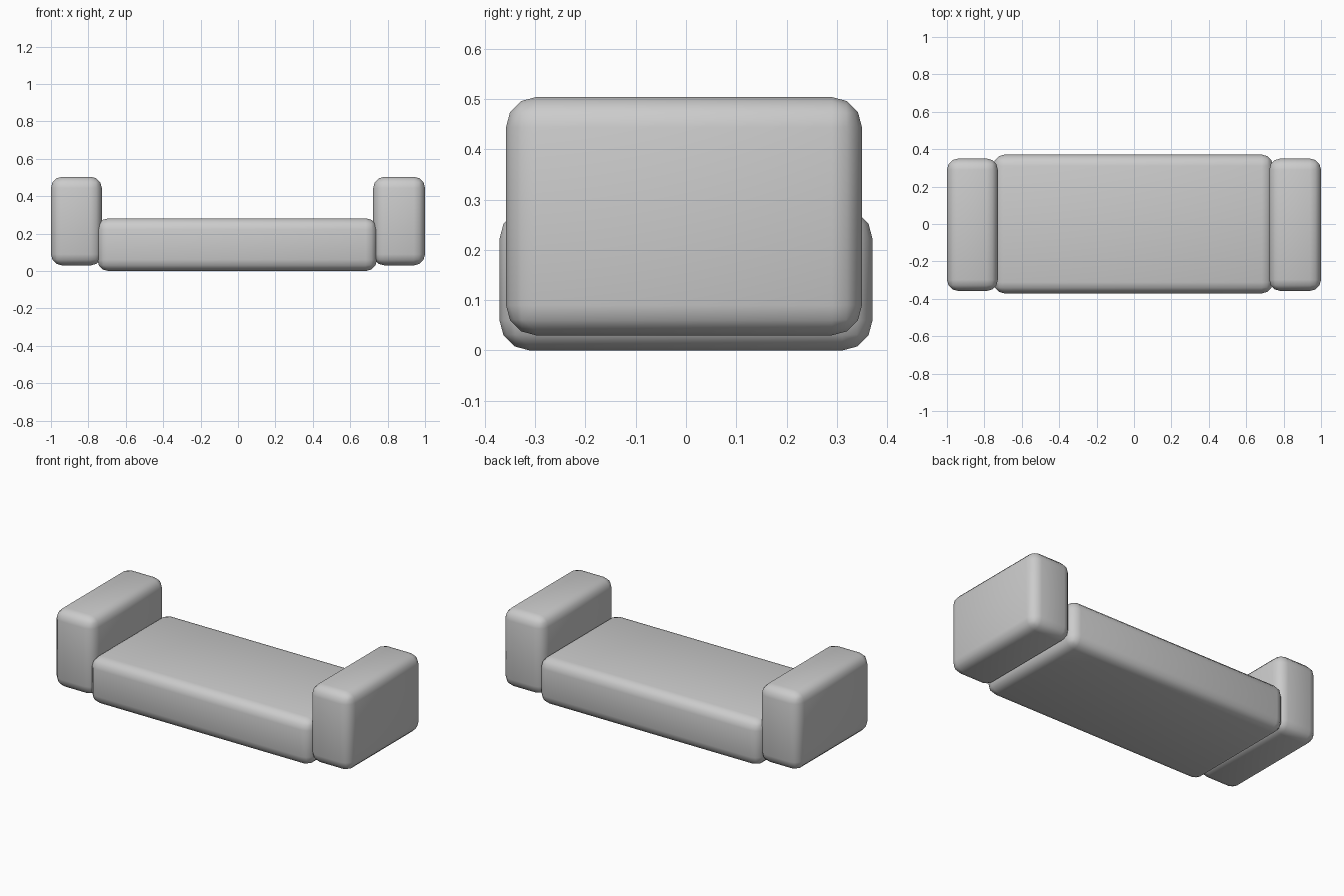
import bpy
from mathutils import Vector

if "Cube" in bpy.data.objects:
    bpy.data.objects.remove(bpy.data.objects["Cube"])


def cushion(name, low, high, radius=0.06, segments=3):
    """Rounded block spanning the two given corners."""
    low, high = Vector(low), Vector(high)
    bpy.ops.mesh.primitive_cube_add(size=1, location=(low + high) / 2)
    ob = bpy.context.object
    ob.name = name
    ob.scale = high - low
    bpy.ops.object.transform_apply(location=False, rotation=False, scale=True)
    bev = ob.modifiers.new("rounded_edges", 'BEVEL')
    bev.width = radius
    bev.segments = segments
    bev.limit_method = 'NONE'
    bpy.ops.object.modifier_apply(modifier=bev.name)
    bpy.ops.object.shade_smooth_by_angle()
    return ob


# Long low seat resting on the ground
cushion("seat", (-0.752, -0.371, 0.0), (0.743, 0.371, 0.282))

# Raised armrests, slightly overlapping the seat ends
cushion("left_armrest", (-1.0, -0.358, 0.03), (-0.728, 0.35, 0.504))
cushion("right_armrest", (0.723, -0.358, 0.03), (1.0, 0.35, 0.504))
